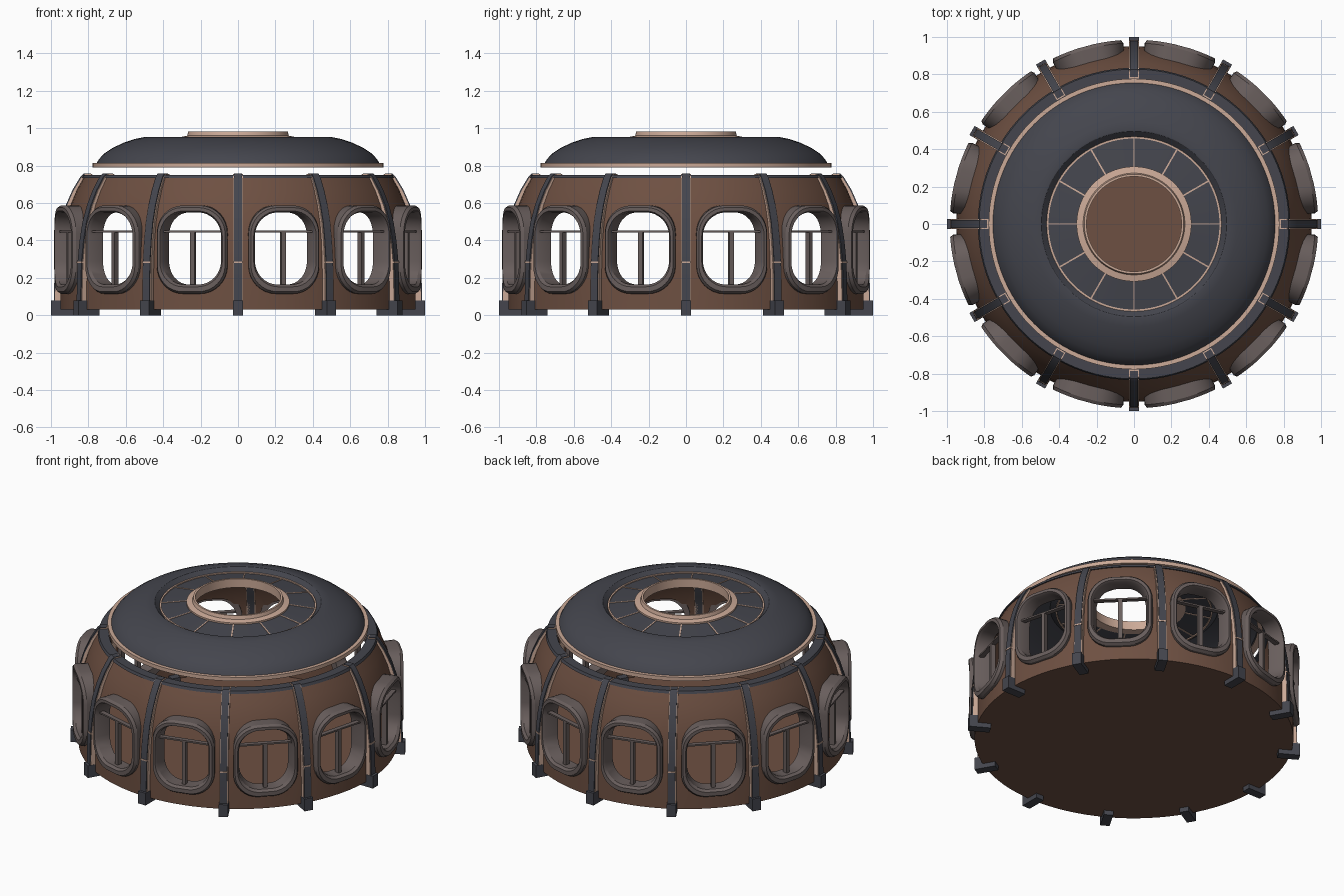
import bpy, bmesh, math
from math import sin, cos, pi, radians

if "Cube" in bpy.data.objects:
    bpy.data.objects.remove(bpy.data.objects["Cube"])


def material(name, rgb):
    m = bpy.data.materials.new(name)
    m.diffuse_color = (*rgb, 1)
    m.use_nodes = True
    m.node_tree.nodes["Principled BSDF"].inputs["Base Color"].default_value = m.diffuse_color
    return m


BROWN = material("brown wall", (0.155, 0.08, 0.054))
SLATE = material("dark slate", (0.058, 0.06, 0.075))
BEIGE = material("pale beige", (0.6, 0.4, 0.31))
GREY = material("warm grey", (0.14, 0.112, 0.108))


def finish(name, bm, mat):
    bmesh.ops.remove_doubles(bm, verts=bm.verts, dist=1e-5)
    bmesh.ops.recalc_face_normals(bm, faces=bm.faces)
    me = bpy.data.meshes.new(name)
    bm.to_mesh(me)
    bm.free()
    me.materials.append(mat)
    ob = bpy.data.objects.new(name, me)
    bpy.context.collection.objects.link(ob)
    return ob


def grid_faces(bm, loops, wrap):
    """Quads between neighbouring closed loops; wrap joins last to first."""
    n = len(loops[0])
    for i in range(len(loops) if wrap else len(loops) - 1):
        a, b = loops[i], loops[(i + 1) % len(loops)]
        for j in range(n):
            k = (j + 1) % n
            bm.faces.new((a[j], a[k], b[k], b[j]))


def lathe(name, profile, mat, seg=96):
    """Spin a closed (r, z) outline about the z axis."""
    bm = bmesh.new()
    loops = [[bm.verts.new((r * cos(2 * pi * j / seg), r * sin(2 * pi * j / seg), z))
              for r, z in profile] for j in range(seg)]
    grid_faces(bm, loops, True)
    bmesh.ops.dissolve_degenerate(bm, edges=bm.edges, dist=1e-6)
    return finish(name, bm, mat)


def radial(name, outlines, mat, start=0.0, count=12):
    """Extrude (r, z, half width) strips into radial plates, repeated about z."""
    bm = bmesh.new()
    for i in range(count):
        a = radians(start + 30 * i)
        for outer, inner, w in outlines:
            def put(r, z, t):
                return bm.verts.new((r * cos(a) - t * sin(a), r * sin(a) + t * cos(a), z))
            loops = [[put(*o, -w), put(*o, w), put(*n, w), put(*n, -w)]
                     for o, n in zip(outer, inner)]
            grid_faces(bm, loops, False)
            bm.faces.new(loops[0])
            bm.faces.new(loops[-1])
    return finish(name, bm, mat)


def block(r0, r1, z0, z1, w):
    return ([(r1, z0), (r1, z1)], [(r0, z0), (r0, z1)], w)


def rounded(hw, hh, cz, cr, n=9):
    pts = []
    for q, (sx, sz) in enumerate([(1, 1), (-1, 1), (-1, -1), (1, -1)]):
        for i in range(n):
            a = pi / 2 * (q + i / (n - 1))
            pts.append((sx * (hw - cr) + cr * cos(a), cz + sz * (hh - cr) + cr * sin(a)))
    return pts


def windows(name, rings, mat, closed):
    """Loft rounded outlines bent round the wall; rings = (outline, radius)."""
    bm = bmesh.new()
    for i in range(12):
        c = radians(15 + 30 * i)
        loops = []
        for pts, r in rings:
            loops.append([bm.verts.new((r * cos(c + x / 0.97), r * sin(c + x / 0.97), z))
                          for x, z in pts])
        grid_faces(bm, loops, closed)
        if not closed:
            bm.faces.new(loops[0])
            bm.faces.new(loops[-1])
    return finish(name, bm, mat)


# wall shell with floor, cut by the windows
wall = lathe("wall_and_floor", [
    (0, 0.03), (0.95, 0.03), (0.95, 0.18), (0.946, 0.3), (0.938, 0.4), (0.922, 0.5),
    (0.895, 0.59), (0.862, 0.67), (0.82, 0.745), (0.79, 0.745), (0.832, 0.67),
    (0.865, 0.59), (0.892, 0.5), (0.908, 0.4), (0.918, 0.3), (0.92, 0.05), (0, 0.05)], BROWN)
hole = rounded(0.178, 0.212, 0.354, 0.137)
cutter = windows("window_cutter", [(hole, 0.75), (hole, 1.1)], BROWN, False)
cutter.hide_render = True
cutter.hide_viewport = True
cut = wall.modifiers.new("window openings", 'BOOLEAN')
cut.operation, cut.solver, cut.object = 'DIFFERENCE', 'EXACT', cutter

# window frames and glazing bars
out, inn = rounded(0.197, 0.236, 0.351, 0.15), rounded(0.163, 0.193, 0.357, 0.125)
lip_out, lip_in = rounded(0.186, 0.225, 0.351, 0.142), rounded(0.171, 0.203, 0.355, 0.132)
windows("window_frames", [(out, 0.885), (out, 0.968), (lip_out, 0.985), (lip_in, 0.985),
                          (inn, 0.968), (inn, 0.885)], GREY, True)
radial("window_bars", [block(0.915, 0.945, 0.155, 0.445, 0.0125),
                       block(0.915, 0.945, 0.443, 0.453, 0.165)], GREY, 15)

# ribs with pale edging, joint bands and feet
path = [(0.984, 0.07), (0.982, 0.2), (0.977, 0.3), (0.966, 0.4), (0.948, 0.5), (0.92, 0.59),
        (0.885, 0.67), (0.843, 0.74), (0.825, 0.757), (0.785, 0.757)]
back = [(r - 0.06, z - 0.012) for r, z in path[:-3]] + [(0.81, 0.725), (0.80, 0.735), (0.785, 0.735)]
edge = [(r - 0.006, z - 0.003) for r, z in path]
radial("ribs", [(path, back, 0.021)], SLATE)
radial("rib_edging", [(edge, back, 0.0265), block(0.93, 0.981, 0.28, 0.288, 0.026)], BEIGE)
radial("rib_feet", [block(0.87, 1.0, 0.0, 0.08, 0.028)], SLATE)

# dark cap on top of the wall
lathe("wall_cap", [(0.835, 0.733), (0.828, 0.75), (0.77, 0.75), (0.77, 0.735)], SLATE)

# floating roof: rim, shell and sunken centre
lathe("roof_rim", [(0.777, 0.79), (0.777, 0.815), (0.745, 0.815), (0.735, 0.79)], BEIGE)
lathe("roof_shell", [
    (0.758, 0.808), (0.745, 0.833), (0.715, 0.865), (0.67, 0.895), (0.61, 0.923), (0.55, 0.943),
    (0.505, 0.952), (0.495, 0.95), (0.463, 0.918), (0.46, 0.905), (0.5, 0.925), (0.6, 0.9),
    (0.66, 0.872), (0.7, 0.845), (0.735, 0.808)], SLATE)
lathe("centre_panel", [(0.465, 0.922), (0.29, 0.945), (0.29, 0.93), (0.465, 0.906)], SLATE)
lathe("centre_panel_trim", [(0.467, 0.918), (0.467, 0.93), (0.457, 0.93), (0.457, 0.9),
                            (0.467, 0.9)], BEIGE)
radial("centre_panel_spokes", [([(0.46, 0.926), (0.29, 0.948)],
                                [(0.46, 0.903), (0.29, 0.926)], 0.004)], BEIGE)

# open ring at the top
lathe("top_ring", [(0.307, 0.925), (0.307, 0.953), (0.272, 0.96), (0.266, 0.982),
                   (0.254, 0.982), (0.254, 0.925)], BEIGE)

# smooth the curved parts, keep edges sharp
bpy.ops.object.select_all(action='DESELECT')
for ob in bpy.context.collection.objects:
    if ob.type == 'MESH' and ob is not cutter and not ob.hide_viewport:
        ob.select_set(True)
        bpy.context.view_layer.objects.active = ob
bpy.ops.object.shade_smooth_by_angle(angle=radians(30))
